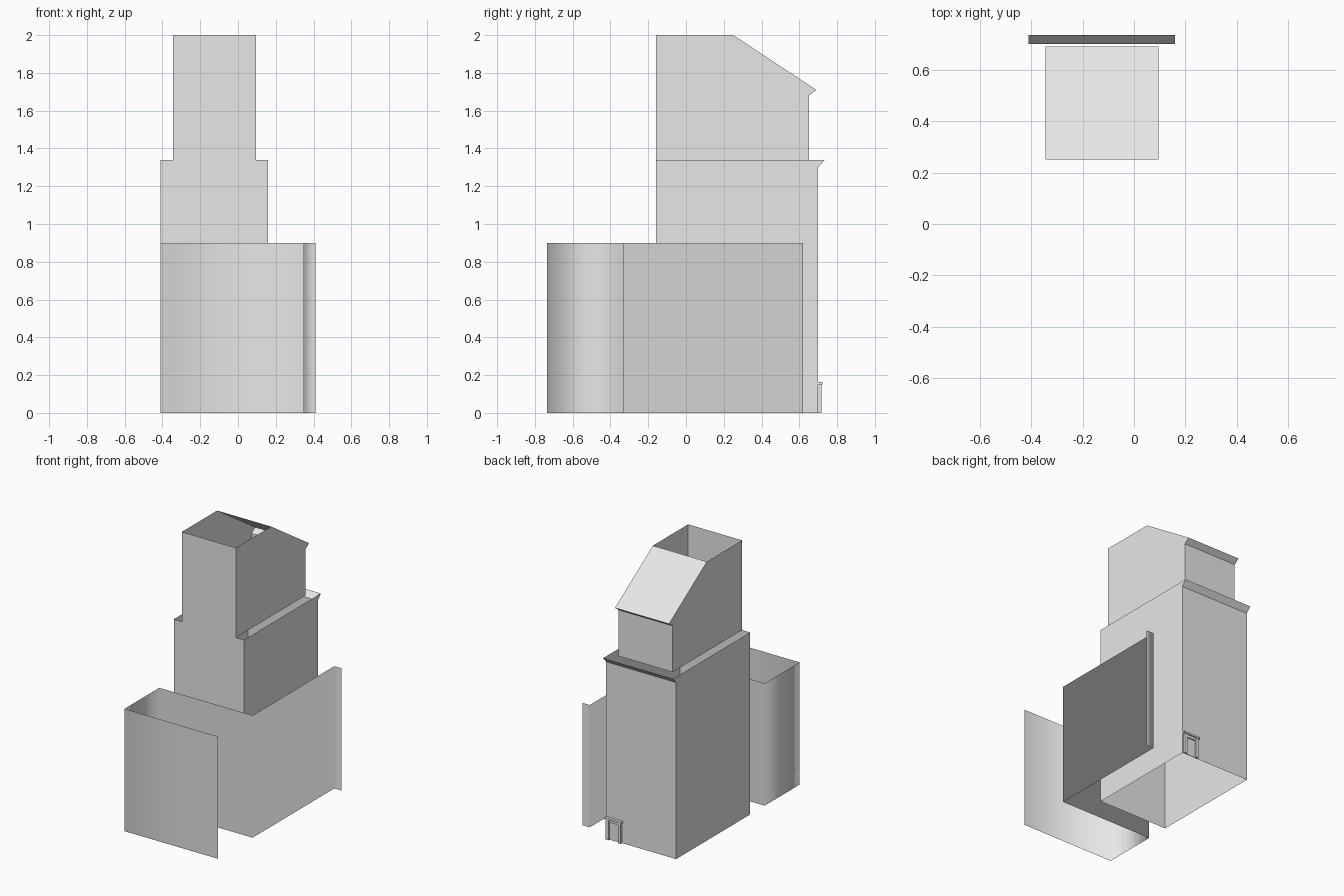
import bpy
import bmesh

cube = bpy.data.objects.get("Cube")
if cube:
    bpy.data.objects.remove(cube, do_unlink=True)

grey = bpy.data.materials.new("plain_grey")
grey.use_nodes = True
grey.diffuse_color = (0.8, 0.8, 0.8, 1)
grey.node_tree.nodes["Principled BSDF"].inputs["Base Color"].default_value = (0.8, 0.8, 0.8, 1)


def finish(name, bm, smooth=False):
    mesh = bpy.data.meshes.new(name)
    for face in bm.faces:
        face.smooth = smooth
    bm.to_mesh(mesh)
    bm.free()
    mesh.materials.append(grey)
    obj = bpy.data.objects.new(name, mesh)
    bpy.context.collection.objects.link(obj)
    return obj


def shell(name, profile, x0, x1, open_edges):
    """Extrude a (y, z) outline across x, leaving the listed edges open."""
    bm = bmesh.new()
    near = [bm.verts.new((x0, y, z)) for y, z in profile]
    far = [bm.verts.new((x1, y, z)) for y, z in profile]
    bm.faces.new(far)
    bm.faces.new(near[::-1])
    count = len(profile)
    for i in range(count):
        j = (i + 1) % count
        if i not in open_edges:
            bm.faces.new((far[i], near[i], near[j], far[j]))
    return finish(name, bm)


def sheet(name, path, height):
    """Raise a plan path into a thin, smooth-shaded wall."""
    bm = bmesh.new()
    low = [bm.verts.new((x, y, 0)) for x, y in path]
    high = [bm.verts.new((x, y, height)) for x, y in path]
    for i in range(len(path) - 1):
        bm.faces.new((low[i], low[i + 1], high[i + 1], high[i]))
    return finish(name, bm, True)


def box(name, x, y, z):
    bm = bmesh.new()
    bmesh.ops.create_cube(bm, size=1)
    for v in bm.verts:
        v.co = [r[0] if c < 0 else r[1] for c, r in zip(v.co, (x, y, z))]
    return finish(name, bm)


# Main block with a flared cornice at the back, open above and below
shell("main_block",
      [(-0.16, 0), (0.70, 0), (0.70, 1.30), (0.735, 1.34), (-0.16, 1.34)],
      -0.41, 0.16, (0, 3))

# Upper tower with a sloping roof and eave
shell("upper_tower",
      [(-0.16, 1.34), (0.65, 1.34), (0.65, 1.68), (0.69, 1.71), (0.25, 2), (-0.16, 2)],
      -0.345, 0.095, (0, 4))

# Folded screen wall around the front and side
sheet("screen_wall",
      [(0.35, -0.735), (-0.41, -0.735), (-0.41, -0.33),
       (0.35, -0.33), (0.35, 0.62), (0.41, 0.62)], 0.9)

# Doorway on the back wall
for side, x in (("left", 0.13), ("right", 0.03)):
    box("door_jamb_" + side, (x, x + 0.022), (0.70, 0.717), (0, 0.15))
box("door_lintel", (0.022, 0.16), (0.70, 0.722), (0.15, 0.163))
box("door_head", (0.052, 0.13), (0.70, 0.712), (0.13, 0.15))
box("door_panel", (0.052, 0.13), (0.70, 0.704), (0, 0.13))
